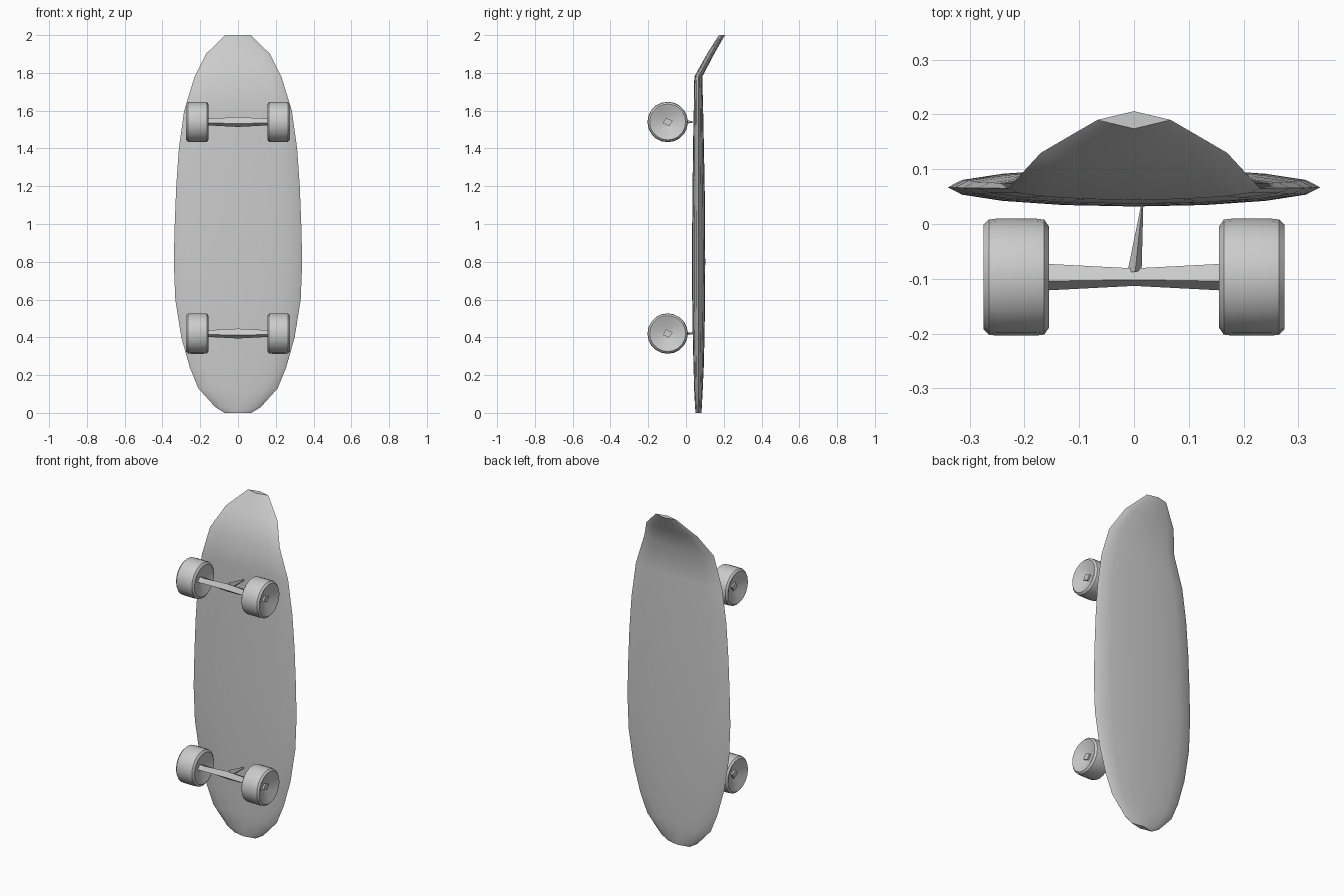
import bpy, bmesh, math

cube = bpy.data.objects.get("Cube")
if cube:
    bpy.data.objects.remove(cube, do_unlink=True)

GREY = (0.6, 0.6, 0.6, 1.0)
mat = bpy.data.materials.new("light grey")
mat.diffuse_color = GREY
mat.use_nodes = True
mat.node_tree.nodes["Principled BSDF"].inputs["Base Color"].default_value = GREY


def loft(name, rings, smooth=None):
    """Skin a list of equal-length point rings and cap both ends."""
    bm = bmesh.new()
    vs = [[bm.verts.new(p) for p in ring] for ring in rings]
    n = len(vs[0])
    for a, b in zip(vs, vs[1:]):
        for i in range(n):
            j = (i + 1) % n
            bm.faces.new((a[i], a[j], b[j], b[i]))
    bm.faces.new(vs[0])
    bm.faces.new(vs[-1])
    bmesh.ops.recalc_face_normals(bm, faces=bm.faces)
    me = bpy.data.meshes.new(name)
    bm.to_mesh(me)
    bm.free()
    me.materials.append(mat)
    ob = bpy.data.objects.new(name, me)
    bpy.context.collection.objects.link(ob)
    if smooth:
        bpy.ops.object.select_all(action='DESELECT')
        ob.select_set(True)
        bpy.context.view_layer.objects.active = ob
        bpy.ops.object.shade_smooth_by_angle(angle=math.radians(smooth))
    return ob


# Deck: lens-shaped sections (height, half width, y centre, half thickness)
SECTIONS = [
    (0.00, 0.070, 0.066, 0.015), (0.03, 0.120, 0.066, 0.018),
    (0.13, 0.210, 0.066, 0.023), (0.24, 0.255, 0.067, 0.027),
    (0.40, 0.300, 0.067, 0.031), (0.60, 0.332, 0.067, 0.034),
    (0.80, 0.340, 0.067, 0.035), (1.00, 0.335, 0.067, 0.034),
    (1.20, 0.327, 0.067, 0.032), (1.40, 0.313, 0.066, 0.029),
    (1.60, 0.285, 0.066, 0.025), (1.78, 0.230, 0.065, 0.021),
    (1.90, 0.170, 0.130, 0.019), (2.00, 0.067, 0.190, 0.016),
]
SIDES = 16
rings = []
for k, (z, w, yc, t) in enumerate(SECTIONS):
    ring = []
    for i in range(SIDES):
        a = 2 * math.pi * i / SIDES
        u, v = math.cos(a), math.sin(a)
        if k in (0, len(SECTIONS) - 1):          # diamond-shaped tips
            v = math.copysign(1 - abs(u), v)
        ring.append((w * u, yc + t * v, z))
    rings.append(ring)
loft("deck", rings, 40)

# Wheel profile (distance from centre line, radius), dished on both sides
WHEEL = [(0.180, 0.030), (0.158, 0.080), (0.155, 0.092), (0.164, 0.105),
         (0.180, 0.107), (0.250, 0.107), (0.265, 0.105), (0.275, 0.095),
         (0.272, 0.083), (0.245, 0.030)]
AXLE_Y = -0.097


def diamond(x, ry, rz, z):
    return [(x, AXLE_Y + ry, z + 0.3 * rz), (x, AXLE_Y + 0.3 * ry, z - rz),
            (x, AXLE_Y - ry, z - 0.3 * rz), (x, AXLE_Y - 0.3 * ry, z + rz)]


for end, z in (("upper", 1.54), ("lower", 0.42)):
    for side, s in (("left", 1), ("right", -1)):
        loft(f"{end}_{side}_wheel", [
            [(s * x, AXLE_Y + r * math.cos(2 * math.pi * i / 20),
              z + r * math.sin(2 * math.pi * i / 20)) for i in range(20)]
            for x, r in WHEEL], 35)

    # Axle bar, slimmer front to back at its middle
    loft(f"{end}_axle", [diamond(-0.255, 0.026, 0.022, z),
                         diamond(-0.155, 0.024, 0.018, z),
                         diamond(0, 0.016, 0.026, z),
                         diamond(0.155, 0.024, 0.018, z),
                         diamond(0.255, 0.026, 0.022, z)])

    # Spike joining the axle to the deck
    loft(f"{end}_truck_mount", [
        [(-0.012, -0.088, z), (0.002, -0.100, z - 0.022),
         (0.014, -0.083, z), (0.002, -0.088, z + 0.028)],
        [(0.013, 0.035, z), (0.015, 0.035, z - 0.004),
         (0.017, 0.035, z), (0.015, 0.035, z + 0.004)]])
